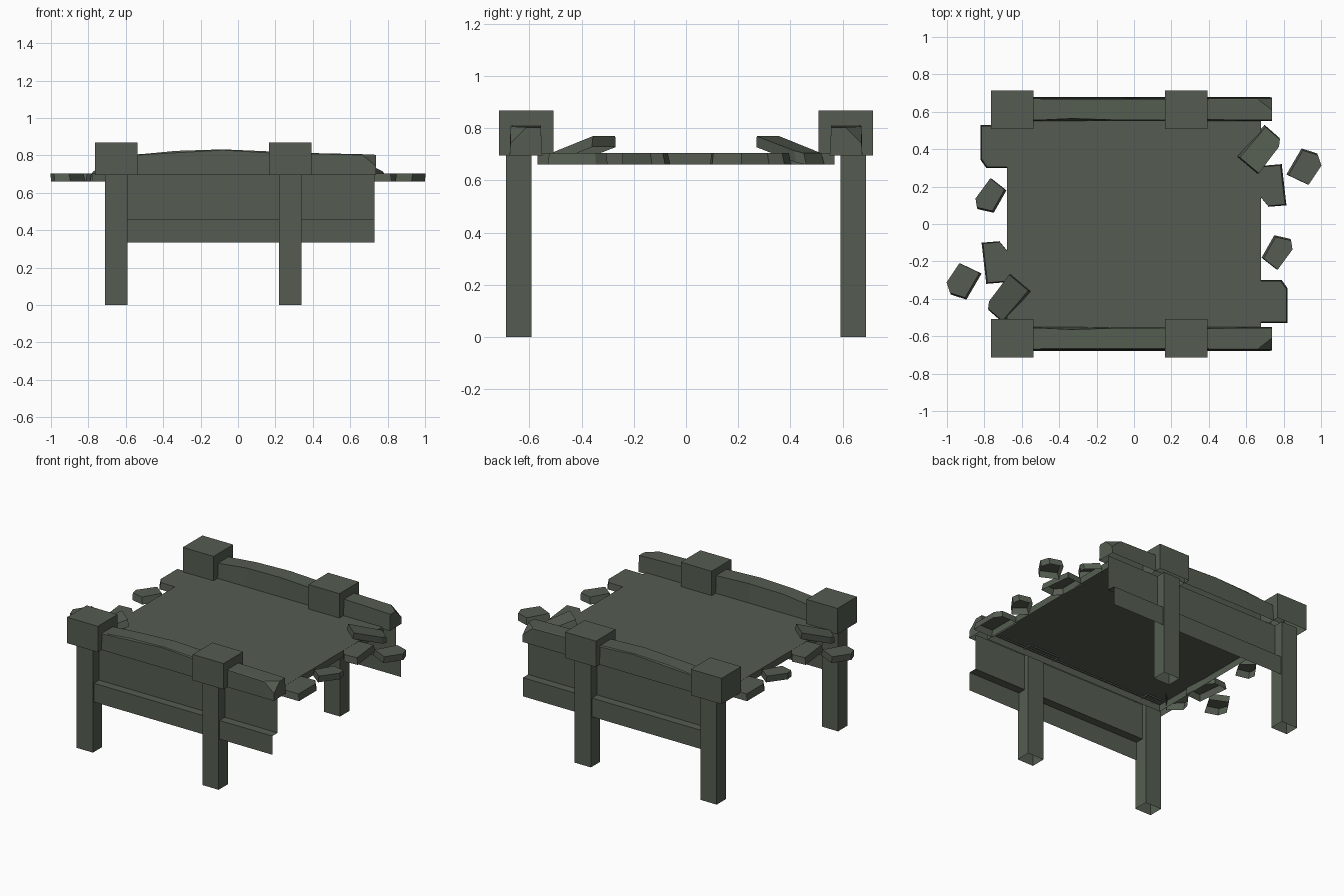
import bpy, bmesh
from mathutils import Vector

if "Cube" in bpy.data.objects:
    bpy.data.objects.remove(bpy.data.objects["Cube"])

mat = bpy.data.materials.new("weathered grey green")
mat.diffuse_color = (0.09, 0.108, 0.082, 1)
mat.use_nodes = True
mat.node_tree.nodes["Principled BSDF"].inputs["Base Color"].default_value = mat.diffuse_color


def finish(name, bm, open_bottom=True):
    """Make the object; solid parts are hollow underneath."""
    if open_bottom:
        bmesh.ops.recalc_face_normals(bm, faces=bm.faces)
        bm.normal_update()
        under = [f for f in bm.faces if f.normal.z < -0.7]
        bmesh.ops.delete(bm, geom=under, context='FACES_ONLY')
    me = bpy.data.meshes.new(name)
    bm.to_mesh(me)
    bm.free()
    me.materials.append(mat)
    ob = bpy.data.objects.new(name, me)
    bpy.context.collection.objects.link(ob)
    return ob


def mirror_y(ob):
    m = ob.modifiers.new("mirror", 'MIRROR')
    m.use_axis = (False, True, False)
    return ob


def box(name, x, y, z):
    bm = bmesh.new()
    bmesh.ops.create_cube(bm, size=1)
    for v in bm.verts:
        v.co = [(r[0] + r[1]) / 2 + c * (r[1] - r[0]) for r, c in zip((x, y, z), v.co)]
    return finish(name, bm)


def loft(name, rings):
    """Solid through a list of equal-length rings."""
    bm = bmesh.new()
    vs = [[bm.verts.new(p) for p in r] for r in rings]
    n = len(vs[0])
    for a, b in zip(vs, vs[1:]):
        for i in range(n):
            bm.faces.new((a[i], a[(i + 1) % n], b[(i + 1) % n], b[i]))
    bm.faces.new(vs[0][::-1])
    bm.faces.new(vs[-1])
    return finish(name, bm)


# Posts and their square caps
for label, px in (("left", -0.65), ("right", 0.28)):
    mirror_y(box(label + "_post", (px - 0.06, px + 0.06), (-0.69, -0.592), (0, 0.70)))
    mirror_y(box(label + "_post_cap", (px - 0.114, px + 0.114), (-0.715, -0.508), (0.695, 0.868)))

# Side boards: a stepped thin sheet
bm = bmesh.new()
profile = [(-0.625, 0.70), (-0.625, 0.46), (-0.68, 0.46), (-0.68, 0.335)]
cols = [[bm.verts.new((x, y, z)) for y, z in profile] for x in (-0.62, 0.73)]
for i in range(3):
    bm.faces.new((cols[0][i], cols[0][i + 1], cols[1][i + 1], cols[1][i]))
mirror_y(finish("side_boards", bm, False))

# Worn hand rails: x, top height, inner top edge, outer top corner drop
stations = [(-0.62, 0.80, -0.556, 0.004), (-0.50, 0.808, -0.556, 0.004),
            (-0.33, 0.824, -0.564, 0.010), (-0.08, 0.832, -0.556, 0.004),
            (0.15, 0.822, -0.555, 0.008), (0.40, 0.812, -0.558, 0.004),
            (0.665, 0.806, -0.556, 0.004), (0.737, 0.803, -0.556, 0.06)]
rings = []
for x, top, inner, drop in stations:
    outer_top = -0.61 if drop > 0.05 else -0.666
    rings.append([(x, -0.675, 0.695), (x, -0.550, 0.695), (x, inner, top),
                  (x, outer_top, top), (x, -0.672, top - drop)])
mirror_y(loft("hand_rail", rings))

# Deck
box("deck", (-0.68, 0.68), (-0.568, 0.568), (0.66, 0.705))

# Broken plank pieces: outlines on the right, repeated turned half round on the left
pieces = {
    "plank_stub_front": [(0.67, -0.30), (0.79, -0.30), (0.822, -0.345), (0.822, -0.53), (0.67, -0.53)],
    "plank_stub_back": [(0.67, 0.31), (0.79, 0.32), (0.815, 0.10), (0.72, 0.092), (0.68, 0.14)],
    "raised_chunk": [(0.553, 0.36), (0.698, 0.53), (0.778, 0.46), (0.773, 0.42), (0.66, 0.27)],
    "outer_chunk": [(0.815, 0.265), (0.896, 0.404), (0.98, 0.377), (1.0, 0.318), (0.928, 0.211)],
    "inner_chunk": [(0.682, -0.18), (0.75, -0.06), (0.837, -0.08), (0.845, -0.13), (0.762, -0.243)],
}
axis = Vector((-0.65, -0.76))
for name, outline in pieces.items():
    stub = "stub" in name
    shift = Vector((-0.004, 0)) if stub else Vector((0.006, -0.006))
    for side, s in (("right", 1), ("left", -1)):
        pts = [Vector(p) for p in outline]
        mid = sum(pts, Vector((0, 0))) / len(pts)
        rings = []
        for z, k in ((0.66, 0), (0.704, 1)):
            ring = []
            for p in pts:
                q = mid + (p - mid) * (1 - 0.05 * k) + shift * k
                lift = 0.31 * max(0, (q - Vector((0.735, 0.49))).dot(axis)) if name == "raised_chunk" else 0
                ring.append((s * q.x, s * q.y, z + lift))
            rings.append(ring)
        loft(side + "_" + name, rings)
